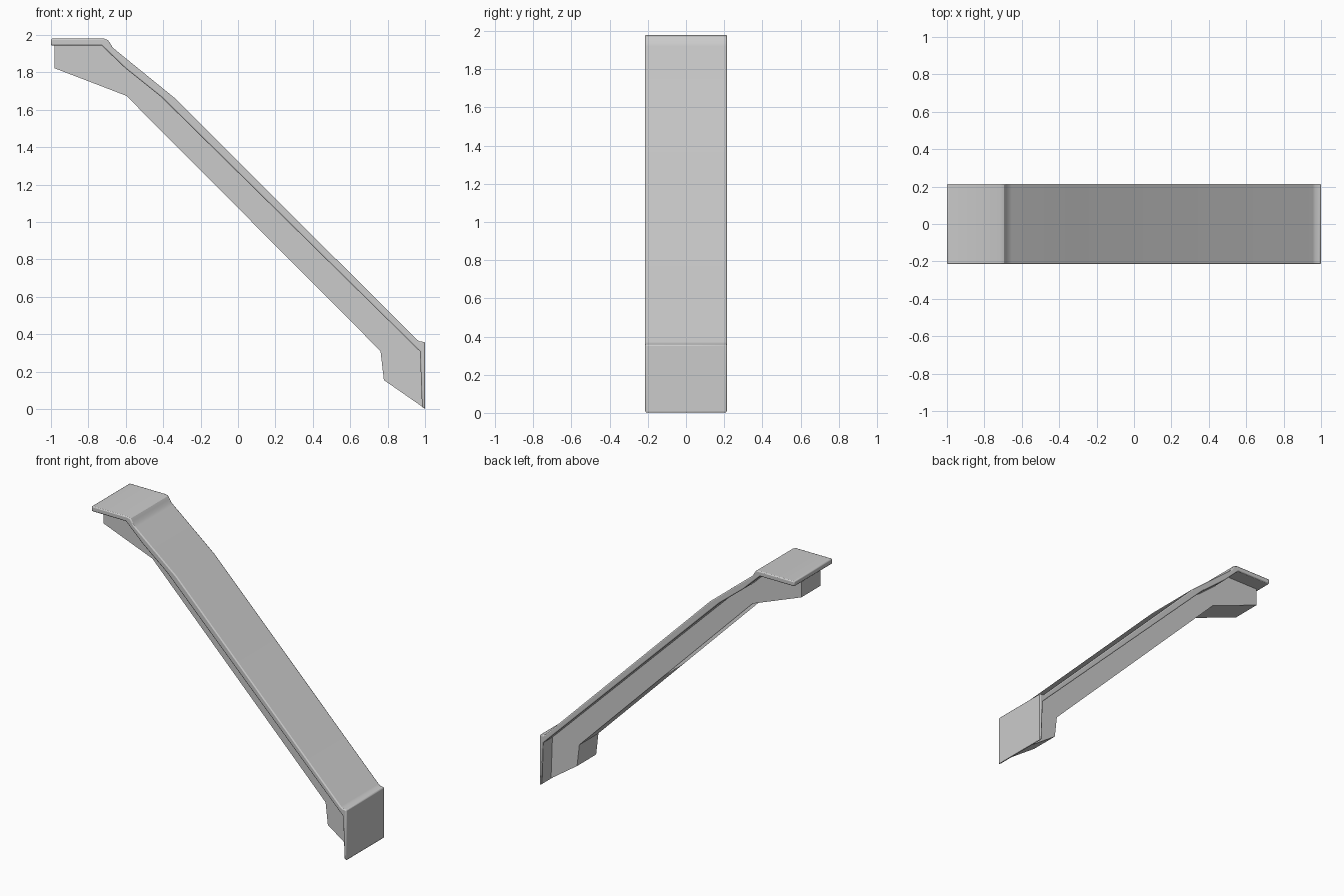
import bpy, bmesh

if "Cube" in bpy.data.objects:
    bpy.data.objects.remove(bpy.data.objects["Cube"])


def extrude_profile(name, points, half_width, bevel, segments):
    """Extrude an x-z outline symmetrically along y, then soften its edges."""
    bm = bmesh.new()
    face = bm.faces.new([bm.verts.new((x, -half_width, z)) for x, z in points])
    result = bmesh.ops.extrude_face_region(bm, geom=[face])
    moved = [v for v in result["geom"] if isinstance(v, bmesh.types.BMVert)]
    bmesh.ops.translate(bm, verts=moved, vec=(0, 2 * half_width, 0))
    bmesh.ops.recalc_face_normals(bm, faces=bm.faces)
    mesh = bpy.data.meshes.new(name)
    bm.to_mesh(mesh)
    bm.free()
    obj = bpy.data.objects.new(name, mesh)
    bpy.context.collection.objects.link(obj)
    if bevel:
        mod = obj.modifiers.new("soft_edges", "BEVEL")
        mod.width = bevel
        mod.segments = segments
        mod.limit_method = "ANGLE"
        mod.angle_limit = 0.9
    bpy.ops.object.select_all(action="DESELECT")
    obj.select_set(True)
    bpy.context.view_layer.objects.active = obj
    bpy.ops.object.shade_smooth_by_angle()
    return obj


# Wide cover strip: flat top landing, long slope, vertical foot plate
cover_outline = [
    (-1.0, 1.98), (-0.715, 1.98), (-0.695, 1.972), (-0.683, 1.955),
    (-0.672, 1.935), (-0.655, 1.92), (-0.335, 1.66),
    (0.955, 0.372), (0.97, 0.362), (1.0, 0.358), (1.0, 0.0),
    (0.984, 0.012), (0.973, 0.308), (-0.41, 1.668),
    (-0.60, 1.82), (-0.73, 1.944), (-1.0, 1.944),
]
extrude_profile("cover_strip", cover_outline, 0.215, 0.007, 2)

# Narrow supporting beam under the cover, with its two flared ends
beam_outline = [
    (-0.98, 1.95), (-0.72, 1.95), (-0.59, 1.825), (-0.40, 1.67),
    (0.98, 0.31), (0.986, 0.012), (0.78, 0.155), (0.762, 0.31),
    (-0.597, 1.675), (-0.98, 1.822),
]
extrude_profile("support_beam", beam_outline, 0.107, 0, 1)
